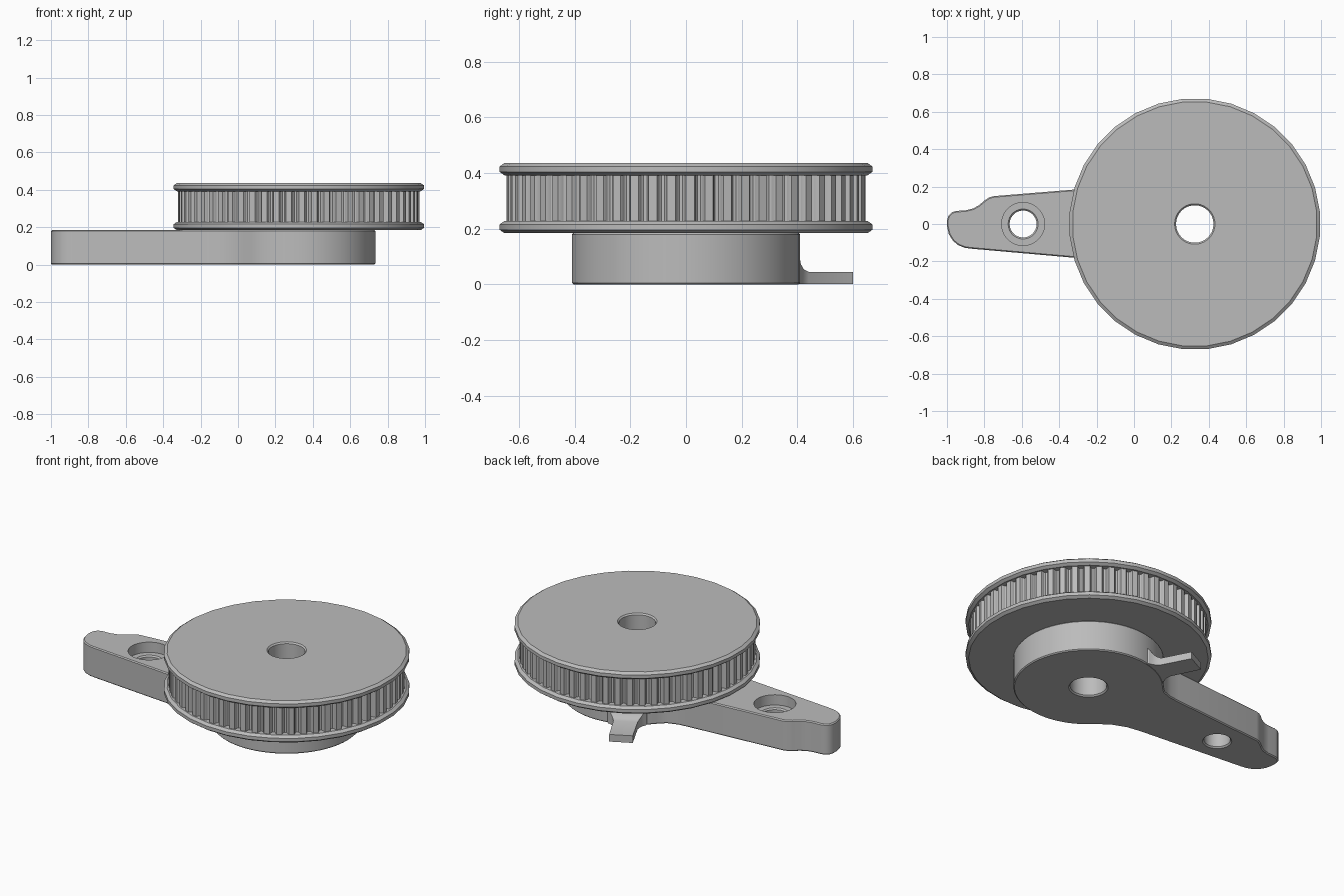
import bpy, bmesh
from math import sin, cos, pi, radians
from mathutils import Matrix, Vector

cube = bpy.data.objects.get("Cube")
if cube:
    bpy.data.objects.remove(cube, do_unlink=True)

CX = 0.325  # pulley axis
grey = bpy.data.materials.new("plain grey")
grey.use_nodes = True
grey.diffuse_color = (0.5, 0.5, 0.5, 1)
grey.node_tree.nodes["Principled BSDF"].inputs["Base Color"].default_value = (0.5, 0.5, 0.5, 1)


def finish(name, bm):
    bmesh.ops.recalc_face_normals(bm, faces=bm.faces)
    mesh = bpy.data.meshes.new(name)
    bm.to_mesh(mesh)
    bm.free()
    mesh.materials.append(grey)
    obj = bpy.data.objects.new(name, mesh)
    bpy.context.collection.objects.link(obj)
    return obj


def loft(name, rings):
    """Join closed rings of points in order and cap both ends."""
    bm = bmesh.new()
    rows = [[bm.verts.new(p) for p in ring] for ring in rings]
    for a, b in zip(rows, rows[1:]):
        for i in range(len(a)):
            j = (i + 1) % len(a)
            bm.faces.new((a[i], a[j], b[j], b[i]))
    bm.faces.new(rows[0][::-1])
    bm.faces.new(rows[-1])
    return finish(name, bm)


def lathe(name, x, profile, sides):
    turn = [2 * pi * (i + 0.5) / sides for i in range(sides)]
    return loft(name, [[(x + r * cos(t), r * sin(t), z) for t in turn] for r, z in profile])


def prism(name, outline, z0, z1):
    return loft(name, [[(x, y, z) for x, y in outline] for z in (z0, z1)])


def activate(obj):
    bpy.ops.object.select_all(action='DESELECT')
    obj.select_set(True)
    bpy.context.view_layer.objects.active = obj


def apply_all(obj):
    activate(obj)
    for m in list(obj.modifiers):
        bpy.ops.object.modifier_apply(modifier=m.name)


def cut(obj, cutter):
    m = obj.modifiers.new("hole", 'BOOLEAN')
    m.operation, m.solver, m.object = 'DIFFERENCE', 'EXACT', cutter
    apply_all(obj)


# Hub and lever arm in one outline, blended into the round hub
arm = [(0.01, 0.262), (-0.03, 0.225), (-0.09, 0.205), (-0.15, 0.198),
       (-0.75, 0.149), (-0.775, 0.142), (-0.80, 0.125), (-0.83, 0.1), (-0.86, 0.083),
       (-0.90, 0.073), (-0.95, 0.07), (-0.975, 0.062), (-0.992, 0.045), (-1, 0.02),
       (-1, -0.01), (-0.99, -0.055), (-0.968, -0.09), (-0.94, -0.113), (-0.905, -0.127),
       (-0.87, -0.132), (-0.2, -0.191), (-0.12, -0.204), (-0.04, -0.235), (0.03, -0.284)]
hub_arc = [(CX + 0.41 * cos(t), 0.41 * sin(t))
           for t in (radians(-128 + 266 * i / 56) for i in range(57))]
body = prism("hub_and_arm", hub_arc + arm, 0, 0.185)
bevel = body.modifiers.new("edge", 'BEVEL')
bevel.width, bevel.segments, bevel.angle_limit = 0.006, 1, radians(50)
apply_all(body)

# Pulley flanges and toothed rim
ends = ((0.655, 0), (0.672, 0.012), (0.672, 0.032), (0.655, 0.044))
lower = lathe("lower_flange", CX, [(r, 0.184 + z) for r, z in ends], 32)
upper = lathe("upper_flange", CX, [(r, 0.392 + z) for r, z in ends], 32)
TEETH = 60
tooth = ((0, 0.645), (0.44, 0.645), (0.5, 0.638), (0.54, 0.625),
         (0.63, 0.618), (0.81, 0.618), (0.9, 0.625), (0.94, 0.638))
rim = []
for i in range(TEETH):
    for f, r in tooth:
        t = 2 * pi * (i + f) / TEETH
        rim.append((CX + r * cos(t), r * sin(t)))
teeth = prism("toothed_rim", rim, 0.22, 0.4)

# Stop tab flaring out of the hub at the back
sections = ((0.36, 0.12, 0.105), (0.405, 0.105, 0.095), (0.417, 0.09, 0.073),
            (0.435, 0.076, 0.055), (0.46, 0.067, 0.045), (0.64, 0.065, 0.045))
tab = loft("stop_tab", [[(r, -w, 0.002), (r, w, 0.002), (r, w, h), (r, -w, h)]
                        for r, w, h in sections])
tab.data.transform(Matrix.Translation(Vector((CX, 0, 0))) @ Matrix.Rotation(radians(117), 4, 'Z'))

# Axle bore with chamfered mouths, and the counterbored screw hole
bore = lathe("axle_bore", CX, [(0.108, -0.05), (0.108, 0), (0.1, 0.008),
                               (0.1, 0.428), (0.108, 0.436), (0.108, 0.5)], 48)
screw = lathe("screw_bore", -0.593, [(0.08, -0.05), (0.08, 0), (0.072, 0.008), (0.072, 0.115),
                                     (0.08, 0.123), (0.115, 0.123), (0.115, 0.25)], 48)
for part in (body, lower, upper, teeth):
    cut(part, bore)
cut(body, screw)
for cutter in (bore, screw):
    bpy.data.objects.remove(cutter, do_unlink=True)

for part in (body, teeth, tab):
    activate(part)
    bpy.ops.object.shade_smooth_by_angle(angle=radians(28))
for part in (lower, upper):
    activate(part)
    bpy.ops.object.shade_smooth_by_angle(angle=radians(20))
